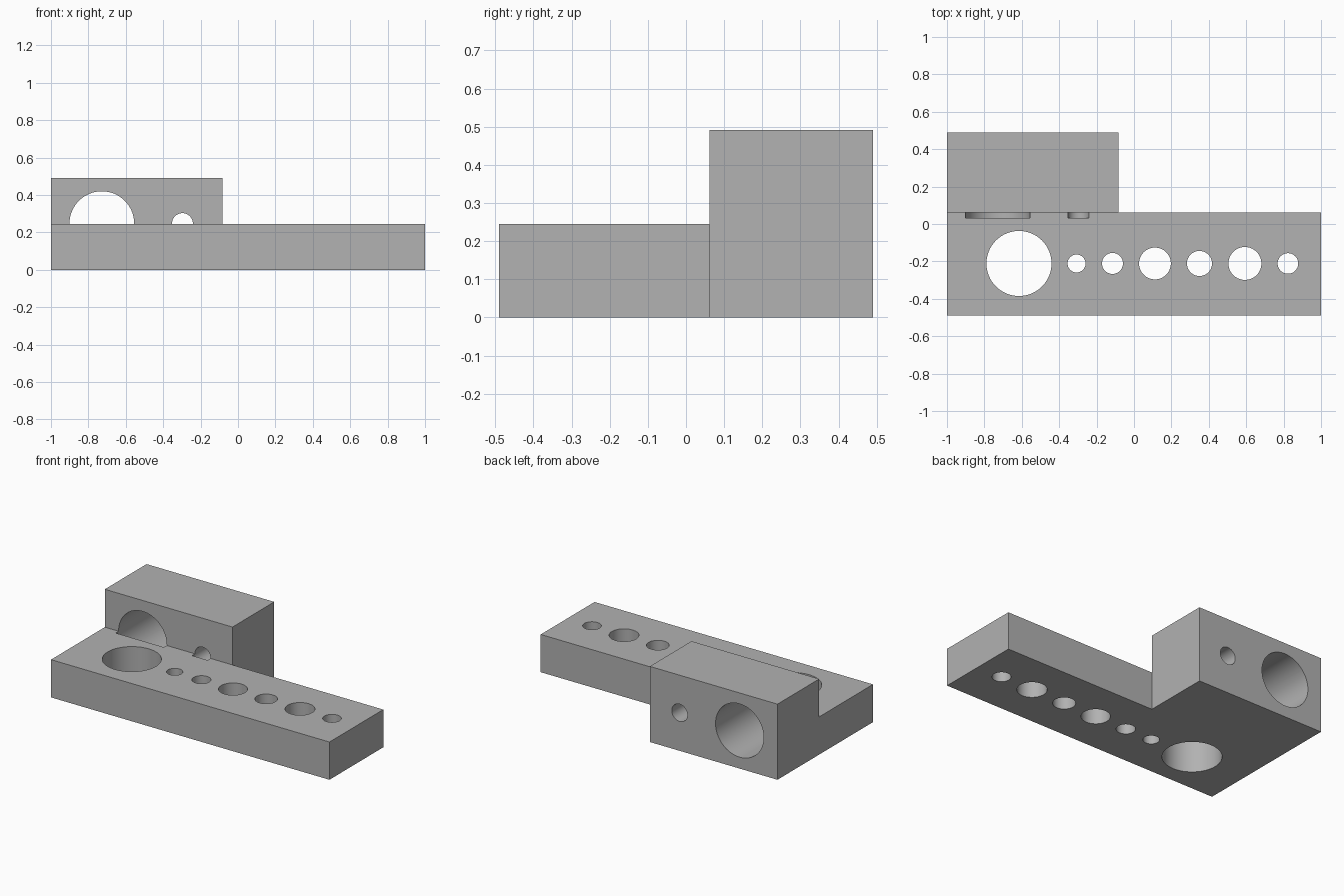
import bpy, bmesh, math

if "Cube" in bpy.data.objects:
    bpy.data.objects.remove(bpy.data.objects["Cube"])

gray = bpy.data.materials.new("plain gray")
gray.diffuse_color = (0.445, 0.445, 0.445, 1)
gray.use_nodes = True
gray.node_tree.nodes["Principled BSDF"].inputs["Base Color"].default_value = gray.diffuse_color

BASE_H, BLOCK_H = 0.245, 0.491
FRONT, STEP, BACK = -0.49, 0.062, 0.49
BLOCK_X = -0.083
MID_Z = 0.247


def box(name, x0, x1, y0, y1, z0, z1):
    bpy.ops.mesh.primitive_cube_add(size=1, location=((x0 + x1) / 2, (y0 + y1) / 2, (z0 + z1) / 2))
    ob = bpy.context.object
    ob.name = name
    ob.scale = (x1 - x0, y1 - y0, z1 - z0)
    bpy.ops.object.transform_apply(location=True, rotation=False, scale=True)
    return ob


def cylinder(name, radius, depth, location, rotation=(0, 0, 0)):
    bpy.ops.mesh.primitive_cylinder_add(vertices=64, radius=radius, depth=depth,
                                        location=location, rotation=rotation)
    ob = bpy.context.object
    ob.name = name
    return ob


def boolean(target, tool, operation):
    mod = target.modifiers.new(operation.lower(), 'BOOLEAN')
    mod.operation, mod.solver, mod.object = operation, 'EXACT', tool
    bpy.context.view_layer.objects.active = target
    bpy.ops.object.modifier_apply(modifier=mod.name)
    bpy.data.objects.remove(tool)


# Stepped body: an L-shaped floor plan, raised at the rear block
bm = bmesh.new()
plan = [(-1, FRONT), (1, FRONT), (1, STEP), (BLOCK_X, STEP), (-1, STEP)]
floor = bm.faces.new([bm.verts.new((x, y, 0)) for x, y in plan])
ext = bmesh.ops.extrude_face_region(bm, geom=[floor])
bmesh.ops.translate(bm, vec=(0, 0, BASE_H), verts=[v for v in ext["geom"] if isinstance(v, bmesh.types.BMVert)])
bmesh.ops.recalc_face_normals(bm, faces=bm.faces)
mesh = bpy.data.meshes.new("bracket_body")
bm.to_mesh(mesh)
bm.free()
body = bpy.data.objects.new("bracket_body", mesh)
bpy.context.collection.objects.link(body)
boolean(body, box("rear_block", -1, BLOCK_X, STEP, BACK, 0, BLOCK_H), 'UNION')

# Row of vertical holes through the base plate: x, radius
for x, r in [(-0.615, 0.174), (-0.307, 0.048), (-0.115, 0.056), (0.112, 0.085),
             (0.35, 0.067), (0.593, 0.088), (0.823, 0.055)]:
    boolean(body, cylinder("plate_hole", r, 1, (x, -0.211, 0.1)), 'DIFFERENCE')

# Horizontal holes through the rear block, ending just inside the plate
for x, r in [(-0.728, 0.173), (-0.297, 0.056)]:
    y0, y1 = 0.032, 0.6
    boolean(body, cylinder("block_hole", r, y1 - y0, (x, (y0 + y1) / 2, MID_Z),
                           (math.pi / 2, 0, 0)), 'DIFFERENCE')

# Merge coplanar faces, then smooth the hole walls
bm = bmesh.new()
bm.from_mesh(body.data)
bmesh.ops.remove_doubles(bm, verts=bm.verts, dist=1e-5)
bmesh.ops.dissolve_limit(bm, angle_limit=math.radians(0.5), verts=bm.verts, edges=bm.edges)
bm.to_mesh(body.data)
bm.free()
body.data.materials.clear()
body.data.materials.append(gray)
bpy.ops.object.select_all(action='DESELECT')
body.select_set(True)
bpy.context.view_layer.objects.active = body
bpy.ops.object.shade_smooth_by_angle(angle=math.radians(30))
